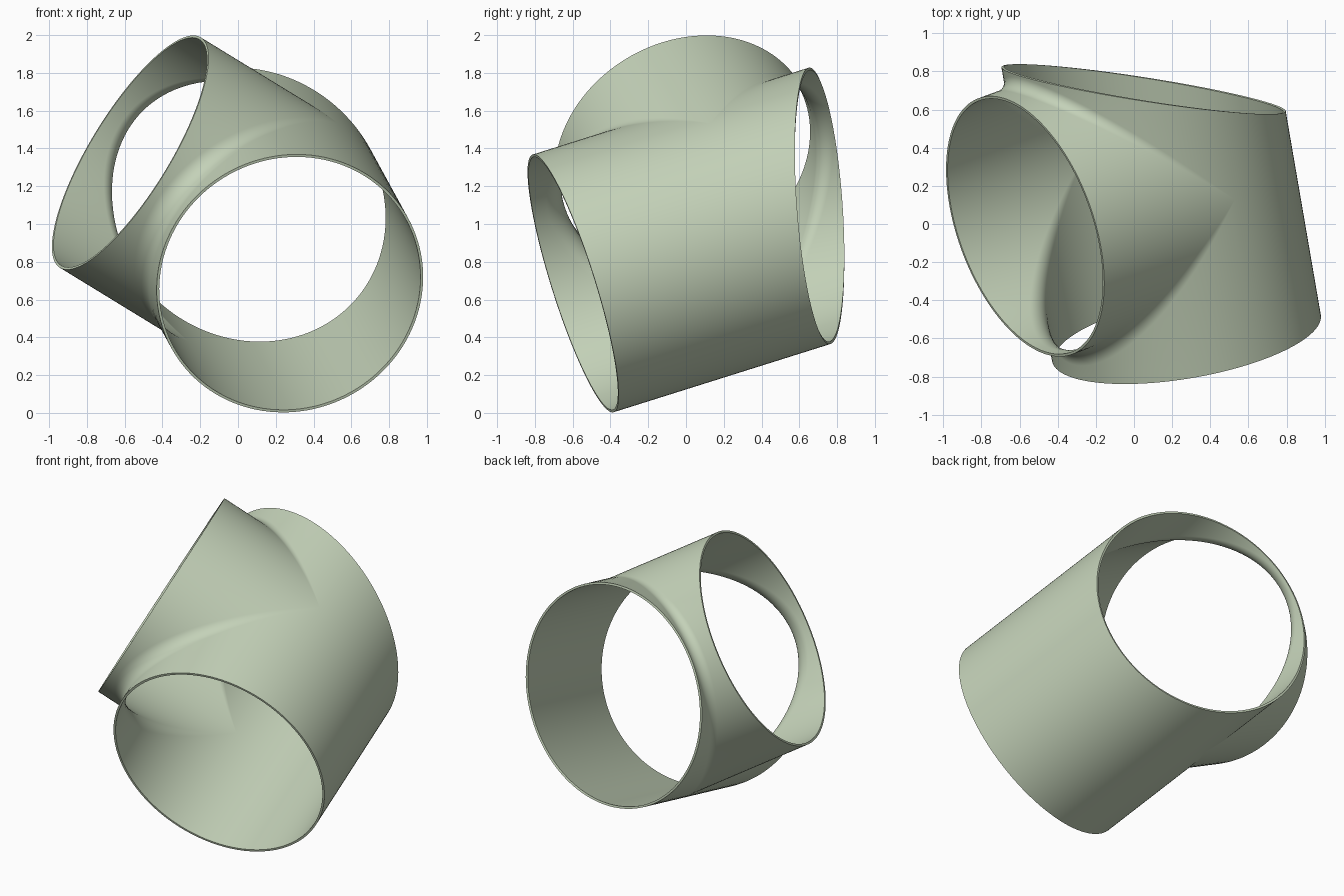
import bpy, bmesh, math
from mathutils import Vector, Matrix

cube = bpy.data.objects.get("Cube")
if cube:
    bpy.data.objects.remove(cube, do_unlink=True)

RADIUS = 0.715
FRONT_END = -0.893           # front rim, along the main axis
BACK_END, BACK_SLOPE = 0.493, 0.41   # slanted back cut
BRANCH_END = 0.86
WALL = 0.014
STEPS, ARC = 64, 10

# Local frame: x along the main pipe, z along the branch
origin = Vector((0.13, 0.243, 0.95))
main_axis = Vector((-0.162, 0.941, 0.296)).normalized()
branch_axis = Vector((-0.815, -0.29, 0.5))
branch_axis = (branch_axis - main_axis * branch_axis.dot(main_axis)).normalized()
side_axis = branch_axis.cross(main_axis)
frame = Matrix((main_axis, side_axis, branch_axis)).transposed().to_4x4()
frame.translation = origin

bm = bmesh.new()


def skin(rows):
    """Bridge neighbouring rows of points with quads."""
    grid = [[bm.verts.new(p) for p in row] for row in rows]
    for a, b in zip(grid, grid[1:]):
        for i in range(len(a) - 1):
            bm.faces.new((a[i], a[i + 1], b[i + 1], b[i]))


def main_end(sign, z):
    return FRONT_END if sign < 0 else BACK_END + BACK_SLOPE * z


def fillet_row(angle, sign, fillet):
    """Main rim, along the pipe, round the fillet and up to the branch rim."""
    c, s = math.cos(angle), math.sin(angle)
    y, h = RADIUS * s, RADIUS * c
    center = Vector((sign * (RADIUS + fillet) * c, (RADIUS + fillet) * s,
                     (RADIUS + fillet) * c))
    to_main, to_branch = Vector((0, -s, -c)), Vector((-sign * c, -s, 0))
    row = [Vector((main_end(sign, h), y, h))]
    for i in range(ARC + 1):
        row.append(center + fillet * to_main.lerp(to_branch, i / ARC).normalized())
    row.append(Vector((sign * h, y, BRANCH_END)))
    return row


# Upper half with the branch, front and back sides
angles = [math.pi * (i / STEPS - 0.5) for i in range(STEPS + 1)]
for sign, fillet in ((-1, 0.1), (1, 0.06)):
    skin([fillet_row(a, sign, fillet) for a in angles])

# Lower half of the main pipe
lower = []
for a in angles:
    y, z = RADIUS * math.sin(a), -RADIUS * math.cos(a)
    lower.append([Vector((x, y, z)) for x in (FRONT_END, 0, main_end(1, z))])
skin(lower)

bmesh.ops.remove_doubles(bm, verts=bm.verts, dist=1e-5)
bmesh.ops.recalc_face_normals(bm, faces=bm.faces)
lowest = min(bm.faces, key=lambda f: f.calc_center_median().z)
if lowest.normal.z > 0:
    bmesh.ops.reverse_faces(bm, faces=bm.faces)
bm.transform(frame)

mesh = bpy.data.meshes.new("pipe_tee")
bm.to_mesh(mesh)
bm.free()
pipe = bpy.data.objects.new("pipe_tee", mesh)
bpy.context.collection.objects.link(pipe)

# Pale green material
green = bpy.data.materials.new("pale_green")
green.use_nodes = True
color = (0.55, 0.64, 0.48, 1)
green.diffuse_color = color
green.node_tree.nodes["Principled BSDF"].inputs["Base Color"].default_value = color
mesh.materials.append(green)

# Thin wall, inwards
wall = pipe.modifiers.new("wall", "SOLIDIFY")
wall.thickness = WALL
wall.offset = -1
bpy.ops.object.select_all(action="DESELECT")
pipe.select_set(True)
bpy.context.view_layer.objects.active = pipe
bpy.ops.object.modifier_apply(modifier=wall.name)
bpy.ops.object.shade_smooth_by_angle(angle=math.radians(35))
